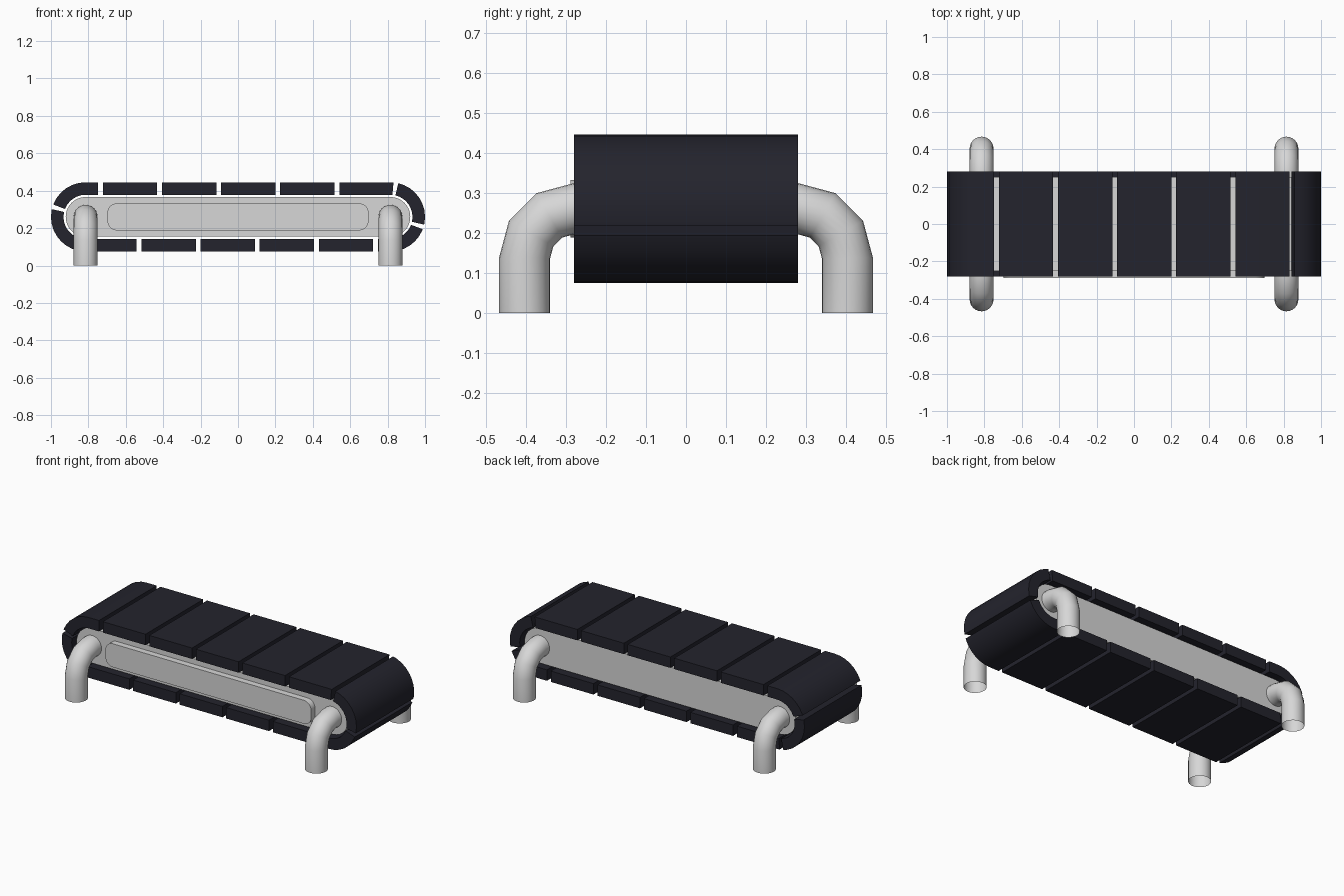
import bpy
import bmesh
from math import pi, sin, cos, radians
from mathutils import Vector

if "Cube" in bpy.data.objects:
    bpy.data.objects.remove(bpy.data.objects["Cube"])


def material(name, color):
    m = bpy.data.materials.new(name)
    m.use_nodes = True
    m.diffuse_color = color
    m.node_tree.nodes["Principled BSDF"].inputs["Base Color"].default_value = color
    return m


RUBBER = material("dark navy rubber", (0.017, 0.017, 0.026, 1))
METAL = material("light grey metal", (0.68, 0.68, 0.68, 1))

MID_Z = 0.26        # height of the belt axis
HALF = 0.815        # half length of the straight run
OUTER, INNER = 0.185, 0.118
CORE_R = 0.106
WIDTH = 0.28        # half width of the belt
SLATS = 14


def finish(name, bm, mat):
    bmesh.ops.recalc_face_normals(bm, faces=bm.faces)
    mesh = bpy.data.meshes.new(name)
    bm.to_mesh(mesh)
    bm.free()
    mesh.materials.append(mat)
    obj = bpy.data.objects.new(name, mesh)
    bpy.context.collection.objects.link(obj)
    bpy.ops.object.select_all(action='DESELECT')
    obj.select_set(True)
    bpy.context.view_layer.objects.active = obj
    bpy.ops.object.shade_smooth_by_angle(angle=radians(35))
    return obj


def extrude_profile(name, points, y0, y1, mat):
    """Solid from an x-z outline, spanning y0 to y1."""
    bm = bmesh.new()
    face = bm.faces.new([bm.verts.new((x, y0, z)) for x, z in points])
    moved = bmesh.ops.extrude_face_region(bm, geom=[face])["geom"]
    verts = [v for v in moved if isinstance(v, bmesh.types.BMVert)]
    bmesh.ops.translate(bm, verts=verts, vec=(0, y1 - y0, 0))
    return finish(name, bm, mat)


def rounded_bar(half_x, half_z, r, steps=10):
    """Rounded rectangle outline around the belt axis."""
    pts = []
    for i, (sx, sz) in enumerate(((1, 1), (-1, 1), (-1, -1), (1, -1))):
        for k in range(steps + 1):
            a = (i + k / steps) * pi / 2
            p = (sx * (half_x - r) + r * cos(a), MID_Z + sz * (half_z - r) + r * sin(a))
            if not pts or (Vector(p) - Vector(pts[-1])).length > 1e-5:
                pts.append(p)
    return pts


# Belt path, measured clockwise along the outer surface from the top left
RUN, BEND = 2 * HALF, pi * OUTER
LOOP = 2 * (RUN + BEND)


def belt_point(s, r):
    s %= LOOP
    side = 1
    if s >= LOOP / 2:
        s, side = s - LOOP / 2, -1
    if s < RUN:
        x, z = s - HALF, r
    else:
        a = (s - RUN) / OUTER
        x, z = HALF + r * sin(a), r * cos(a)
    return side * x, MID_Z + side * z


# Belt slats
pitch, gap = LOOP / SLATS, 0.026
breaks = [k * LOOP / 2 + b for k in range(3)
          for b in [0] + [RUN + BEND * i / 16 for i in range(16)]]
for n in range(SLATS):
    start = 0.08 + n * pitch + gap / 2
    end = start + pitch - gap
    path = [start] + [b for b in breaks if start + 0.004 < b < end - 0.004] + [end]
    outline = [belt_point(s, OUTER) for s in path]
    outline += [belt_point(s, INNER) for s in reversed(path)]
    extrude_profile(f"belt_slat_{n + 1}", outline, -WIDTH, WIDTH, RUBBER)

# Inner frame and raised front panel
extrude_profile("frame_core", rounded_bar(HALF + CORE_R, CORE_R, CORE_R - 0.0001),
                -0.25, 0.25, METAL)
extrude_profile("front_panel", rounded_bar(0.698, 0.072, 0.05), -0.288, -0.245, METAL)


# Bent tube legs, open at the foot
def leg(name, x, side):
    tube, bend, sides = 0.064, 0.123, 24
    cy, cz = 0.28, MID_Z - bend
    path = [(cy + bend, 0, 0)]
    path += [(cy + bend * cos(a), cz + bend * sin(a), a)
             for a in (radians(30 * i) for i in range(4))]
    path.append((0.24, MID_Z, pi / 2))
    bm = bmesh.new()
    rings = []
    for y, z, a in path:
        ring = []
        for k in range(sides):
            t = 2 * pi * k / sides
            out = tube * cos(t)
            ring.append(bm.verts.new((x + tube * sin(t),
                                      side * (y + out * cos(a)), z + out * sin(a))))
        rings.append(ring)
    for lo, hi in zip(rings, rings[1:]):
        for k in range(sides):
            j = (k + 1) % sides
            bm.faces.new((lo[k], lo[j], hi[j], hi[k]))
    finish(name, bm, METAL)


for x, across in ((HALF, "left"), (-HALF, "right")):
    for side, along in ((-1, "front"), (1, "back")):
        leg(f"{along}_{across}_leg", x, side)
